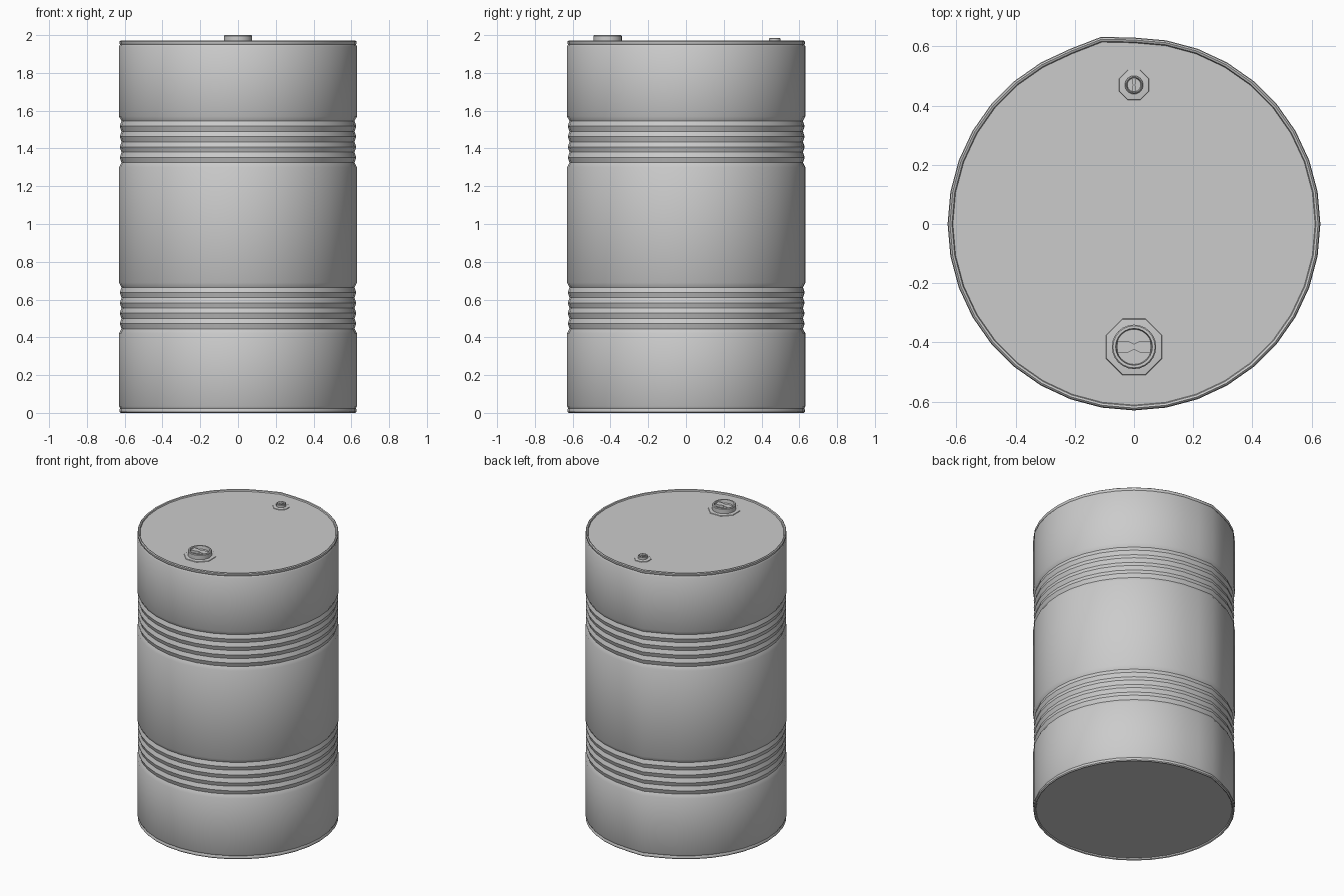
import bpy, bmesh
from math import cos, sin, pi, radians

cube = bpy.data.objects.get("Cube")
if cube:
    bpy.data.objects.remove(cube, do_unlink=True)

steel = bpy.data.materials.new("grey_steel")
steel.use_nodes = True
grey = (0.6, 0.6, 0.6, 1)
steel.diffuse_color = grey
steel.node_tree.nodes["Principled BSDF"].inputs["Base Color"].default_value = grey


def finish(name, bm, angle=35):
    bmesh.ops.recalc_face_normals(bm, faces=bm.faces)
    mesh = bpy.data.meshes.new(name)
    bm.to_mesh(mesh)
    bm.free()
    obj = bpy.data.objects.new(name, mesh)
    mesh.materials.append(steel)
    bpy.context.collection.objects.link(obj)
    bpy.ops.object.select_all(action='DESELECT')
    obj.select_set(True)
    bpy.context.view_layer.objects.active = obj
    bpy.ops.object.shade_smooth_by_angle(angle=radians(angle))
    return obj


def lathe(name, profile, sides, centre=(0, 0), seam=None, turn=0):
    """Revolve (radius, z) points and cap both ends; seam pushes one column out."""
    bm = bmesh.new()
    rings = []
    for r, z in profile:
        ring = []
        for i in range(sides):
            a = 2 * pi * i / sides + turn
            rr = r + 0.012 if i == seam and r > 0.6 else r
            ring.append(bm.verts.new((centre[0] + rr * cos(a), centre[1] + rr * sin(a), z)))
        rings.append(ring)
    for low, high in zip(rings, rings[1:]):
        for i in range(sides):
            j = (i + 1) % sides
            bm.faces.new((low[i], low[j], high[j], high[i]))
    bm.faces.new(rings[0])
    bm.faces.new(rings[-1])
    return finish(name, bm)


def ribs(start):
    """Corrugated band: five grooves with four crests between them."""
    pts = [(0.63, start)]
    for k in range(9):
        pts.append((0.617 if k % 2 == 0 else 0.626, start + 0.025 + 0.0275 * k))
    return pts + [(0.63, start + 0.27)]


# Drum body with rolled rims and two ribbed bands
body = [(0.612, 0.012), (0.615, 0.004), (0.622, 0), (0.628, 0.006), (0.628, 0.016), (0.624, 0.024), (0.63, 0.035)]
body += ribs(0.42) + ribs(1.3)
body += [(0.63, 1.94), (0.624, 1.95), (0.628, 1.957), (0.628, 1.966), (0.622, 1.971), (0.615, 1.968), (0.612, 1.96)]
lathe("drum_body", body, 36, seam=10)


def bung(name, y, radius, flange, top, floor):
    lathe(name + "_flange", [(flange, 1.955), (flange * 0.96, 1.964), (radius, 1.967)], 8, (0, y), turn=pi / 8)
    wall = radius * 0.17
    lathe(name + "_plug", [(radius, 1.955), (radius, top - 0.004), (radius - 0.004, top),
                           (radius - wall, top), (radius - wall - 0.003, floor)], 24, (0, y))


bung("large_bung", -0.415, 0.075, 0.105, 2.0, 1.978)
bung("small_bung", 0.47, 0.031, 0.056, 1.985, 1.975)


# Waisted grip bars across the plug recesses
def grip(name, y, length, width, low, high, along_y=False):
    outline = [(-length, -width), (-length * 0.35, -width), (0, -width * 0.5), (length * 0.35, -width), (length, -width)]
    outline += [(-x, -w) for x, w in outline]
    bm = bmesh.new()
    verts = [bm.verts.new((w, y + x, low) if along_y else (x, y + w, low)) for x, w in outline]
    face = bm.faces.new(verts)
    out = bmesh.ops.extrude_face_region(bm, geom=[face])
    for v in out["geom"]:
        if isinstance(v, bmesh.types.BMVert):
            v.co.z = high
    finish(name, bm, 30)


grip("large_bung_grip", -0.415, 0.055, 0.019, 1.975, 1.993)
grip("small_bung_grip", 0.47, 0.023, 0.007, 1.972, 1.982, True)
